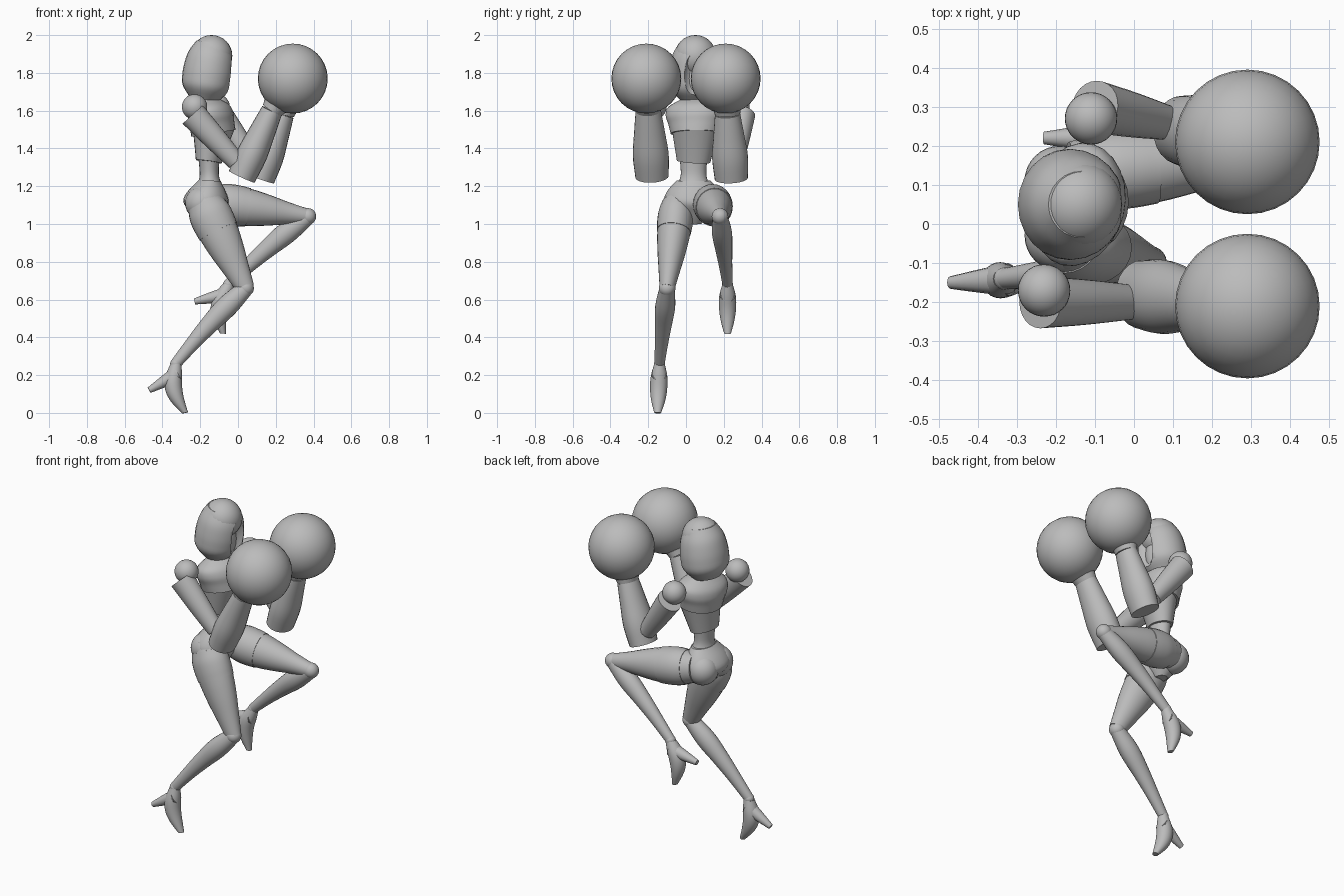
import bpy
import bmesh
import math
from mathutils import Vector, Matrix

if "Cube" in bpy.data.objects:
    bpy.data.objects.remove(bpy.data.objects["Cube"], do_unlink=True)

SHADE = 0.5
COLOUR = (SHADE, SHADE, SHADE, 1)
grey = bpy.data.materials.new("plain_grey")
grey.use_nodes = True
grey.diffuse_color = COLOUR
grey.node_tree.nodes["Principled BSDF"].inputs["Base Color"].default_value = COLOUR


def finish(name, bm):
    """Turn a bmesh into a smooth-shaded object that keeps its sharp edges."""
    bmesh.ops.recalc_face_normals(bm, faces=bm.faces)
    mesh = bpy.data.meshes.new(name)
    bm.to_mesh(mesh)
    bm.free()
    mesh.materials.append(grey)
    obj = bpy.data.objects.new(name, mesh)
    bpy.context.collection.objects.link(obj)
    bpy.ops.object.select_all(action="DESELECT")
    obj.select_set(True)
    bpy.context.view_layer.objects.active = obj
    bpy.ops.object.shade_smooth_by_angle(angle=math.radians(40))
    return obj


def ball(name, centre, radius, stretch=(1, 1, 1)):
    bm = bmesh.new()
    matrix = Matrix.Translation(centre) @ Matrix.Diagonal((*stretch, 1))
    bmesh.ops.create_uvsphere(bm, u_segments=32, v_segments=16, radius=radius, matrix=matrix)
    return finish(name, bm)


def smooth_radius(radii, t):
    """Read a smooth curve through evenly spaced radii at t from 0 to 1."""
    last = len(radii) - 1
    i = min(int(t * last), last - 1)
    u = t * last - i
    before = radii[i - 1] if i else 2 * radii[i] - radii[i + 1]
    after = radii[i + 2] if i + 2 <= last else 2 * radii[last] - radii[i]
    start, end = radii[i], radii[i + 1]
    slope_in, slope_out = (end - before) / 2, (after - start) / 2
    ease = u * u * (3 - 2 * u)
    return (start + (end - start) * ease + slope_in * u * (1 - u) ** 2
            - slope_out * u * u * (1 - u))


def tube(name, start, end, radii, flat=1, flat_end=None, bow=0, side=(0, 1, 0), sides=24):
    """Oval limb from start to end: flat is depth over width, bow bends the middle."""
    start, end = Vector(start), Vector(end)
    flat_end = flat if flat_end is None else flat_end
    tangent = (end - start).normalized()
    across = Vector(side)
    across = (across - tangent * across.dot(tangent)).normalized()
    depth = across.cross(tangent)
    steps = 4 * (len(radii) - 1)
    bm = bmesh.new()
    rings = []
    for i in range(steps + 1):
        t = i / steps
        centre = start.lerp(end, t) + depth * bow * math.sin(math.pi * t)
        width = smooth_radius(radii, t)
        thick = width * (flat + (flat_end - flat) * t)
        angles = [math.tau * k / sides for k in range(sides)]
        rings.append([bm.verts.new(centre + across * width * math.cos(a) + depth * thick * math.sin(a))
                      for a in angles])
    for lower, upper in zip(rings, rings[1:]):
        for k in range(sides):
            n = (k + 1) % sides
            bm.faces.new((lower[k], lower[n], upper[n], upper[k]))
    bm.faces.new(rings[0])
    bm.faces.new(rings[-1])
    return finish(name, bm)


# Hood with a rounded crown and an arched opening, and the face inside it
hood = tube("hood", (-0.18, 0.05, 1.66), (-0.135, 0.05, 1.96), (0.085, 0.135, 0.142, 0.136, 0.12, 0.085),
            0.9, 1)
ball("hood_crown", (-0.14, 0.05, 1.89), 0.11)
cutter = ball("hood_cutter", (0, 0.05, 1.77), 0.08, (1, 0.85, 1.9))
cutter.hide_render = True
cut = hood.modifiers.new("opening", "BOOLEAN")
cut.operation = "DIFFERENCE"
cut.object = cutter
bpy.context.view_layer.objects.active = hood
bpy.ops.object.modifier_apply(modifier=cut.name)
bpy.data.objects.remove(cutter, do_unlink=True)
ball("face", (-0.14, 0.05, 1.77), 0.08, (1, 0.9, 1.7))
tube("neck", (-0.17, 0.05, 1.58), (-0.16, 0.05, 1.72), (0.06, 0.045, 0.045))

# Torso, turned slightly about the vertical, with a chest plate over the ribs
twist = (1, 4, 0)
tube("chest", (-0.13, 0.05, 1.48), (-0.16, 0.05, 1.67), (0.133, 0.145, 0.16, 0.145, 0.06), 0.88, 0.6,
     side=twist)
tube("ribcage", (-0.155, 0.04, 1.33), (-0.13, 0.05, 1.52), (0.09, 0.11, 0.13), 0.75, 0.87, side=twist)
tube("waist", (-0.155, 0.04, 1.38), (-0.15, 0.04, 1.18), (0.08, 0.07, 0.07, 0.1), 0.75)
tube("pelvis", (-0.15, 0.04, 1.23), (-0.16, 0.04, 1), (0.09, 0.14, 0.155, 0.1, 0.04), 0.65, 0.9, bow=0.015)
for tag, sign in (("right", -1), ("left", 1)):
    ball(tag + "_buttock", (-0.19, 0.04 + 0.07 * sign, 1.11), 0.09)

# Legs: hip, knee, ankle, toe and heel joints; right stands, left is raised
legs = {
    "right": ((-0.2, -0.04, 1.16), (0.04, -0.1, 0.66), (-0.33, -0.14, 0.26),
              (-0.28, -0.15, 0), (-0.47, -0.15, 0.12)),
    "left": ((-0.16, 0.13, 1.12), (0.37, 0.18, 1.04), (-0.05, 0.22, 0.68),
             (-0.08, 0.22, 0.42), (-0.23, 0.22, 0.59)),
}
thigh_shapes = {"right": ((0.06, 0.09, 0.088, 0.076, 0.058, 0.04), 1.2),
                "left": ((0.08, 0.1, 0.095, 0.078, 0.056, 0.038), 1.05)}
for tag, joints in legs.items():
    hip, knee, ankle, toe, heel = map(Vector, joints)
    radii, flat = thigh_shapes[tag]
    tube(tag + "_thigh", hip, knee, radii, flat)
    hem = [smooth_radius(radii, t / 10) + 0.003 for t in range(1, 5)]
    tube(tag + "_shorts_hem", hip.lerp(knee, 0.1), hip.lerp(knee, 0.4), hem, flat)
    ball(tag + "_knee", knee, 0.044)
    ball(tag + "_ankle", ankle, 0.029)
    tube(tag + "_calf", knee, ankle, (0.04, 0.053, 0.045, 0.035, 0.027), 1.08, bow=0.01)
    tube(tag + "_foot", ankle, toe, (0.028, 0.044, 0.045, 0.036, 0.018), 1.1, 0.9, bow=0.035)
    tube(tag + "_heel", ankle.lerp(toe, 0.2), heel, (0.042, 0.03, 0.016), sides=12)

# Arms: shoulder, elbow, cuff, wrist and glove joints
arms = {
    "right": (-1, (-0.23, -0.17, 1.62), (-0.01, -0.2, 1.33), (0.02, -0.18, 1.25),
              (0.18, -0.2, 1.6), (0.29, -0.21, 1.77)),
    "left": (1, (-0.11, 0.27, 1.62), (0.08, 0.26, 1.33), (0.12, 0.24, 1.24),
             (0.24, 0.22, 1.58), (0.29, 0.21, 1.77)),
}
for tag, (sign, *joints) in arms.items():
    shoulder, elbow, cuff, wrist, glove = map(Vector, joints)
    ball(tag + "_shoulder", shoulder, 0.067)
    sleeve_top = shoulder + Vector((0.01 * sign, 0.03 * sign, -0.04))
    tube(tag + "_sleeve", sleeve_top, elbow, (0.067, 0.058, 0.045), 1.08)
    tube(tag + "_forearm", cuff, wrist, (0.088, 0.095, 0.082, 0.067), 0.85)
    tube(tag + "_wrist_flare", wrist, wrist.lerp(glove, 0.4), (0.067, 0.075, 0.09), 0.85, 1)
    ball(tag + "_glove", glove, 0.185)
